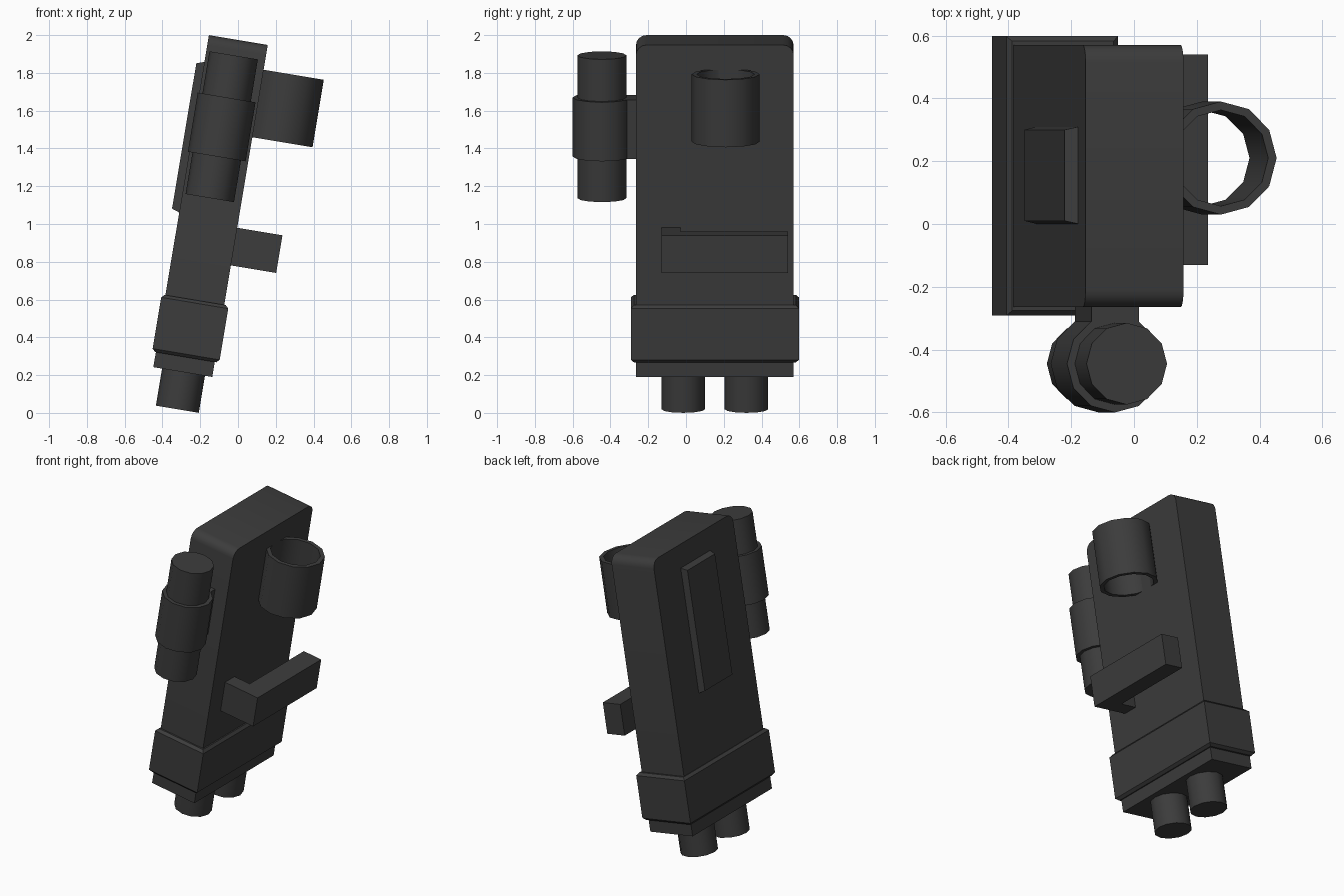
import bpy, bmesh, math
from mathutils import Matrix

if "Cube" in bpy.data.objects:
    bpy.data.objects.remove(bpy.data.objects["Cube"])

# Everything is built upright, then leaned about the y axis
LEAN = Matrix.Rotation(math.radians(9.5), 4, 'Y')
mat = bpy.data.materials.new("dark_grey")
mat.diffuse_color = (0.045, 0.045, 0.045, 1)
mat.use_nodes = True
mat.node_tree.nodes["Principled BSDF"].inputs["Base Color"].default_value = mat.diffuse_color


def finish(name, bm, smooth=False):
    bmesh.ops.recalc_face_normals(bm, faces=bm.faces[:])
    bm.transform(LEAN)
    me = bpy.data.meshes.new(name)
    bm.to_mesh(me)
    bm.free()
    me.materials.append(mat)
    ob = bpy.data.objects.new(name, me)
    bpy.context.collection.objects.link(ob)
    if smooth:
        bpy.ops.object.select_all(action='DESELECT')
        ob.select_set(True)
        bpy.context.view_layer.objects.active = ob
        bpy.ops.object.shade_smooth_by_angle(angle=math.radians(35))


def box_bm(x, y, z):
    bm = bmesh.new()
    bmesh.ops.create_cube(bm, size=1)
    for v in bm.verts:
        v.co = [r[0] if c < 0 else r[1] for r, c in zip((x, y, z), v.co)]
    return bm


def prism(name, outline, z0, z1):
    bm = bmesh.new()
    face = bm.faces.new([bm.verts.new((x, y, z0)) for x, y in outline])
    ext = bmesh.ops.extrude_face_region(bm, geom=[face], use_keep_orig=True)
    for v in ext['geom']:
        if isinstance(v, bmesh.types.BMVert):
            v.co.z = z1
    finish(name, bm)


def tube(name, x, y, z0, z1, r, inner=0, n=12):
    bm = bmesh.new()

    def ring(rad, z):
        return [bm.verts.new((x + rad * math.cos(2 * math.pi * i / n),
                              y + rad * math.sin(2 * math.pi * i / n), z)) for i in range(n)]
    loops = [ring(r, z0), ring(r, z1)]
    if inner:
        loops += [ring(inner, z1), ring(inner, z0)]
        pairs = zip(loops, loops[1:] + loops[:1])
    else:
        pairs = [loops]
        for lp in loops:
            bm.faces.new(lp)
    for a, b in pairs:
        for i in range(n):
            j = (i + 1) % n
            bm.faces.new((a[i], a[j], b[j], b[i]))
    finish(name, bm, True)


# Main body with its two top side edges rounded
bm = box_bm((-0.482, -0.166), (-0.265, 0.57), (0.165, 1.947))
edges = [e for e in bm.edges if all(v.co.z > 1 for v in e.verts)
         and abs(e.verts[0].co.y - e.verts[1].co.y) < 1e-4]
bmesh.ops.bevel(bm, geom=edges, offset=0.055, segments=4, profile=0.5, affect='EDGES')
finish("body", bm, True)

# Lower collar, chamfered above and below
bm = box_bm((-0.502, -0.142), (-0.292, 0.598), (0.245, 0.552))
edges = [e for e in bm.edges if abs(e.verts[0].co.z - e.verts[1].co.z) < 1e-4]
bmesh.ops.bevel(bm, geom=edges, offset=0.016, segments=1, affect='EDGES')
finish("lower_collar", bm)

# Two pegs underneath
for side, y in (("front", -0.015), ("rear", 0.32)):
    tube(side + "_peg", -0.32, y, -0.034, 0.18, 0.115)

# Side cylinder held in a sleeve with a mounting tab
tube("side_cylinder", -0.335, -0.445, 1.097, 1.863, 0.13)
tube("cylinder_sleeve", -0.335, -0.445, 1.32, 1.637, 0.155, 0.129)
finish("sleeve_tab", box_bm((-0.411, -0.257), (-0.33, -0.255), (1.32, 1.637)))

# Open ring holder
tube("ring_holder", -0.023, 0.21, 1.452, 1.814, 0.18, 0.153)

# L-shaped clip
prism("clip", [(-0.18, -0.13), (0.077, -0.13), (0.077, 0.54), (-0.053, 0.54),
               (-0.053, -0.03), (-0.18, -0.03)], 0.764, 0.966)

# Tapered panel on the left face
bm = box_bm((-0.523, -0.48), (0.0, 0.31), (0.994, 1.804))
for v in bm.verts:
    if v.co.x < -0.5:
        v.co.y += 0.01 if v.co.y < 0.1 else -0.01
        v.co.z += 0.015 if v.co.z < 1.2 else -0.015
finish("left_panel", bm)
